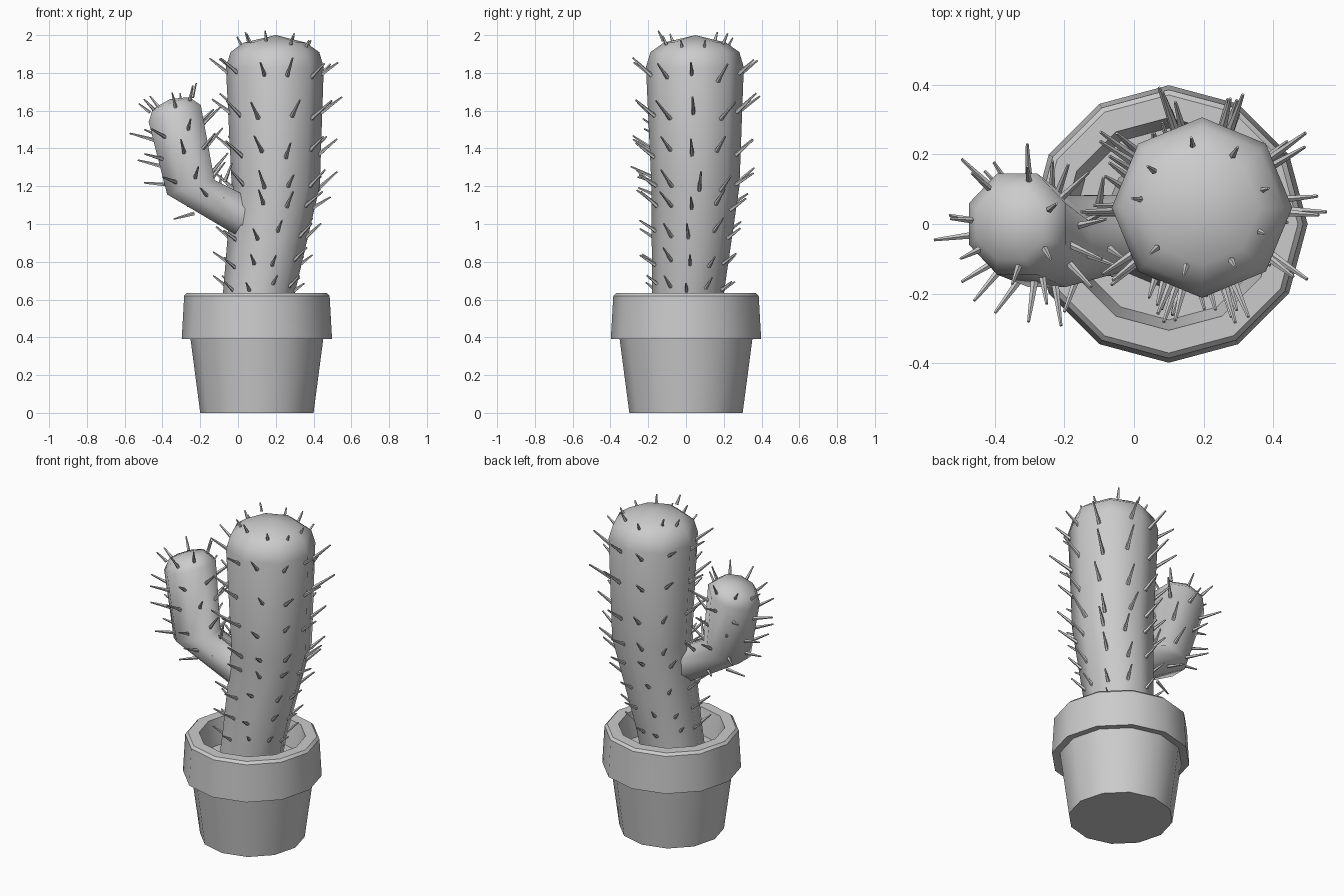
import bpy, bmesh, math, random
from mathutils import Vector, Matrix

if "Cube" in bpy.data.objects:
    bpy.data.objects.remove(bpy.data.objects["Cube"])

random.seed(4)


def finish(name, bm, angle=50, smooth=True):
    bmesh.ops.recalc_face_normals(bm, faces=bm.faces)
    me = bpy.data.meshes.new(name)
    bm.to_mesh(me)
    bm.free()
    ob = bpy.data.objects.new(name, me)
    bpy.context.collection.objects.link(ob)
    if smooth:
        bpy.ops.object.select_all(action='DESELECT')
        bpy.context.view_layer.objects.active = ob
        ob.select_set(True)
        bpy.ops.object.shade_smooth_by_angle(angle=math.radians(angle))
    return ob


def frame(a):
    # cross-section axes of a ring whose normal leans a degrees from +x in the xz plane
    a = math.radians(a)
    return (Vector((math.sin(a), 0, -math.cos(a))), Vector((0, 1, 0)),
            Vector((math.cos(a), 0, math.sin(a))))


def loft(name, rings, sides, phase=0, apex=None, angle=50):
    # rings: (centre, radius, normal angle)
    bm = bmesh.new()
    loops = []
    for c, r, a in rings:
        u, v, n = frame(a)
        loops.append([bm.verts.new(Vector(c) + r * (
            u * math.cos(phase + math.tau * i / sides) + v * math.sin(phase + math.tau * i / sides)))
            for i in range(sides)])
    for lo, hi in zip(loops, loops[1:]):
        for i in range(sides):
            j = (i + 1) % sides
            bm.faces.new((lo[i], lo[j], hi[j], hi[i]))
    bm.faces.new(loops[0][::-1])
    if apex:
        tip = bm.verts.new(apex)
        for i in range(sides):
            bm.faces.new((loops[-1][i], loops[-1][(i + 1) % sides], tip))
    else:
        bm.faces.new(loops[-1])
    return finish(name, bm, angle)


def add_spine(bm, base, direction, length, width):
    d = direction.normalized()
    m = Matrix.Translation(base + d * length / 2) @ d.to_track_quat('Z', 'Y').to_matrix().to_4x4()
    bmesh.ops.create_cone(bm, cap_ends=True, segments=5, radius1=width,
                          radius2=width * 0.4, depth=length, matrix=m)


def ring_at(rings, k, t):
    (c0, r0, a0), (c1, r1, a1) = rings[k], rings[k + 1]
    return Vector(c0).lerp(Vector(c1), t), r0 + (r1 - r0) * t, a0 + (a1 - a0) * t


def spine_row(bm, ring, count, phase, length, lean, width=0.011, inset=0.93):
    c, r, a = ring
    u, v, n = frame(a)
    for i in range(count):
        ang = phase + math.tau * i / count + random.uniform(-0.1, 0.1)
        out = u * math.cos(ang) + v * math.sin(ang)
        base = c + out * r * inset + n * random.uniform(-0.025, 0.025) * (inset < 1)
        add_spine(bm, base, out + n * (lean + random.uniform(-0.15, 0.15)),
                  length * random.uniform(0.85, 1.15), width)


# pot: base, overhanging rim, inner wall and soil floor
pot_profile = [(0.30, 0), (0.352, 0.395), (0.398, 0.39), (0.385, 0.62), (0.37, 0.635),
               (0.305, 0.635), (0.275, 0.48)]
loft("pot", [((0.1, 0, z), r, 90) for r, z in pot_profile], 12, angle=35)

# leaning trunk
trunk = [((0.085, 0, 0.46), 0.185, 90), ((0.11, 0.01, 0.63), 0.19, 90),
         ((0.2, 0.05, 1.2), 0.233, 90), ((0.195, 0.047, 1.83), 0.259, 90),
         ((0.195, 0.047, 1.91), 0.235, 90), ((0.195, 0.047, 1.96), 0.165, 90)]
loft("trunk", trunk, 8, 0, apex=(0.2, 0.05, 2.0), angle=60)

# side arm with elbow
arm = [((0.10, -0.02, 1.0), 0.11, 155), ((0.0, -0.02, 1.055), 0.112, 155),
       ((-0.25, -0.05, 1.195), 0.142, 107), ((-0.335, 0, 1.585), 0.157, 108),
       ((-0.355, 0, 1.64), 0.11, 108)]
loft("arm", arm, 8, math.pi / 8, apex=(-0.358, 0, 1.662), angle=60)

# trunk spines
bm = bmesh.new()
for k, t, size in [(1, 0.06, 0.08), (1, 0.27, 0.095), (1, 0.54, 0.105), (1, 0.8, 0.12),
                   (2, 0.0, 0.13), (2, 0.27, 0.135), (2, 0.6, 0.145), (2, 0.92, 0.125)]:
    spine_row(bm, ring_at(trunk, k, t), 10, 0, size, 0.75, 0.008 + 0.03 * size)
spine_row(bm, ring_at(trunk, 4, 0.75), 9, 0.3, 0.055, 2.0, 0.01, 0.95)
finish("trunk_spines", bm, smooth=False)

# arm spines
bm = bmesh.new()
spine_row(bm, ring_at(arm, 1, 0.6), 5, math.pi * 1.1, 0.10, 0.5)
for t, ph in [(0.08, 0.5), (0.42, 0.2), (0.8, 0.55)]:
    spine_row(bm, ring_at(arm, 2, t), 7, ph, 0.12, 0.5)
spine_row(bm, ring_at(arm, 3, 0.6), 7, 0.3, 0.085, 1.5, 0.01, 0.95)
finish("arm_spines", bm, smooth=False)
